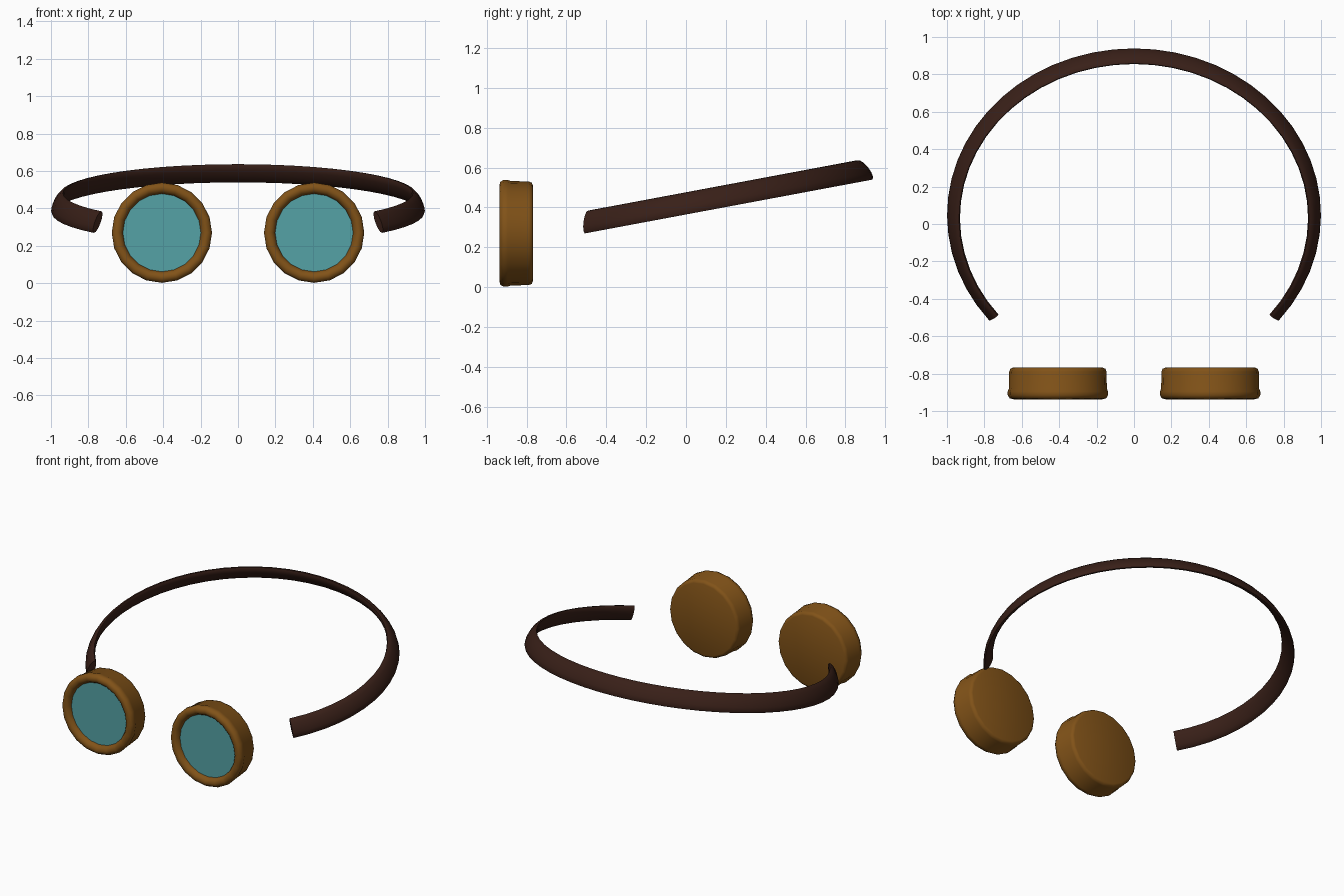
import bpy, bmesh
from math import sin, cos, pi, radians
from mathutils import Vector

if "Cube" in bpy.data.objects:
    bpy.data.objects.remove(bpy.data.objects["Cube"])


def material(name, rgb):
    m = bpy.data.materials.new(name)
    m.diffuse_color = (*rgb, 1)
    m.use_nodes = True
    m.node_tree.nodes["Principled BSDF"].inputs["Base Color"].default_value = m.diffuse_color
    return m


def finish(name, bm, mat, angle):
    bmesh.ops.recalc_face_normals(bm, faces=bm.faces)
    me = bpy.data.meshes.new(name)
    bm.to_mesh(me)
    bm.free()
    ob = bpy.data.objects.new(name, me)
    bpy.context.collection.objects.link(ob)
    me.materials.append(mat)
    bpy.ops.object.select_all(action='DESELECT')
    ob.select_set(True)
    bpy.context.view_layer.objects.active = ob
    bpy.ops.object.shade_smooth_by_angle(angle=radians(angle))
    return ob


def bridge(bm, a, b):
    n = len(a)
    for i in range(n):
        bm.faces.new((a[i], a[(i + 1) % n], b[(i + 1) % n], b[i]))


def lathe(name, cx, cz, profile, mat, sides=20, cap_end=False):
    """Revolve (radius, y) points about the y axis; the first ring is capped."""
    bm = bmesh.new()
    rings = [[bm.verts.new((cx + r * cos(2 * pi * i / sides), y,
                            cz + r * sin(2 * pi * i / sides)))
              for i in range(sides)] for r, y in profile]
    for a, b in zip(rings, rings[1:]):
        bridge(bm, a, b)
    bm.faces.new(rings[0])
    if cap_end:
        bm.faces.new(rings[-1])
    return finish(name, bm, mat, 50)


brass = material("brass", (0.22, 0.085, 0.009))
glass = material("teal_glass", (0.09, 0.36, 0.38))
leather = material("dark_leather", (0.04, 0.014, 0.009))

# Eye cups with rolled front rim, and the glass set inside
cup = [(0.24, -0.768), (0.254, -0.774), (0.26, -0.79), (0.262, -0.88),
       (0.268, -0.895), (0.268, -0.915), (0.258, -0.932), (0.238, -0.937),
       (0.22, -0.929), (0.209, -0.912), (0.207, -0.885)]
for side, label in ((-1, "left"), (1, "right")):
    lathe(label + "_eye_cup", side * 0.407, 0.27, cup, brass)
    lathe(label + "_lens", side * 0.407, 0.27,
          [(0.209, -0.895), (0.209, -0.905)], glass, cap_end=True)

# Head strap: flat oval section, leaning inward, swept round a tilted arc
bm = bmesh.new()
steps, sect = 40, 12
start, end = radians(-39), radians(219)
slope = 0.187
lean = radians(28)
up = Vector((0, -slope, 1)).normalized()
rings = []
for k in range(steps + 1):
    t = start + (end - start) * k / steps
    y = 0.04 + 0.857 * sin(t)
    centre = Vector((0.965 * cos(t), y, 0.42 + slope * y))
    tangent = Vector((-0.965 * sin(t), 0.857 * cos(t),
                      slope * 0.857 * cos(t))).normalized()
    out = tangent.cross(up).normalized()
    wide = up * cos(lean) - out * sin(lean)
    thin = out * cos(lean) + up * sin(lean)
    rings.append([bm.verts.new(centre + wide * 0.062 * cos(2 * pi * j / sect)
                               + thin * 0.021 * sin(2 * pi * j / sect))
                  for j in range(sect)])
for a, b in zip(rings, rings[1:]):
    bridge(bm, a, b)
bm.faces.new(rings[0])
bm.faces.new(rings[-1])
finish("head_strap", bm, leather, 60)
